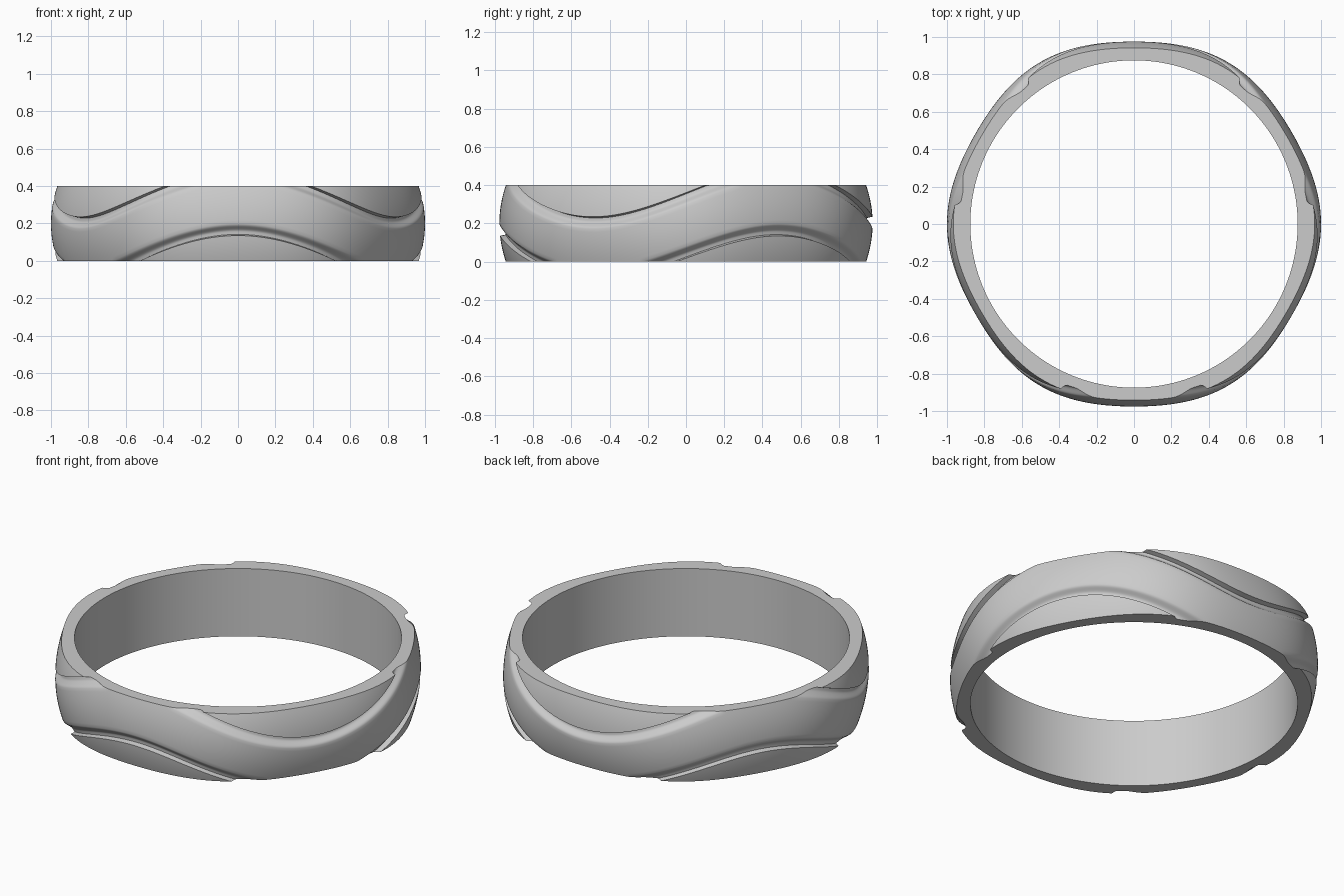
import bpy, bmesh, math

if "Cube" in bpy.data.objects:
    bpy.data.objects.remove(bpy.data.objects["Cube"])

N = 480            # segments around
H = 0.40           # ring height
R_IN = 0.875       # bore radius
W = 0.055          # groove width
DEPTH = 0.03


def lines(a):
    # wavy groove lines: outer (patch side) edge of the lower and upper groove
    c = math.cos(3 * (a + math.pi / 2))
    return 0.018 + 0.117 * c, 0.361 + 0.126 * c


def groove(t):
    # t = 0 at the sharp patch edge, t = 1 at the soft band edge
    if t <= 0 or t >= 1.15:
        return 0.0
    if t < 0.12:
        return DEPTH * t / 0.12
    if t < 0.4:
        return DEPTH
    return DEPTH * 0.5 * (1 + math.cos(math.pi * (t - 0.4) / 0.75))


def radius(a, z):
    # barrel profile with a slight six-lobed outline, minus both grooves
    low, up = lines(a)
    base = 0.988 + 0.012 * math.cos(6 * a) - 0.034 * ((z - H / 2) / (H / 2)) ** 2
    return base - groove((z - low) / W) - groove((up - z) / W)


STEPS = [0, 0.12, 0.25, 0.4, 0.5, 0.6, 0.7, 0.8, 0.9, 1.0, 1.15]


def rows(a):
    # heights that follow the waves, clamped to the rim planes
    low, up = lines(a)
    zs = [low * i / 8 for i in range(8)]
    zs += [low + W * t for t in STEPS]
    b0, b1 = low + W * 1.15, up - W * 1.15
    zs += [b0 + (b1 - b0) * i / 12 for i in range(1, 12)]
    zs += [up - W * t for t in reversed(STEPS)]
    zs += [up + (H - up) * i / 8 for i in range(1, 9)]
    return [min(max(z, 0.0), H) for z in zs]


# ring band: closed cross-section swept around the axis
bm = bmesh.new()
loops = []
for i in range(N):
    a = 2 * math.pi * i / N
    section = [(R_IN, 0.0)] + [(radius(a, z), z) for z in rows(a)] + [(R_IN, H)]
    loops.append([bm.verts.new((r * math.cos(a), r * math.sin(a), z)) for r, z in section])
for i in range(N):
    p, q = loops[i], loops[(i + 1) % N]
    for j in range(len(p)):
        k = (j + 1) % len(p)
        bm.faces.new((p[j], q[j], q[k], p[k]))
bmesh.ops.remove_doubles(bm, verts=bm.verts, dist=1e-5)
bmesh.ops.recalc_face_normals(bm, faces=bm.faces)
mesh = bpy.data.meshes.new("wave_ring")
bm.to_mesh(mesh)
bm.free()

ring = bpy.data.objects.new("wave_ring", mesh)
bpy.context.collection.objects.link(ring)
bpy.context.view_layer.objects.active = ring
ring.select_set(True)
bpy.ops.object.shade_smooth_by_angle(angle=math.radians(30))
